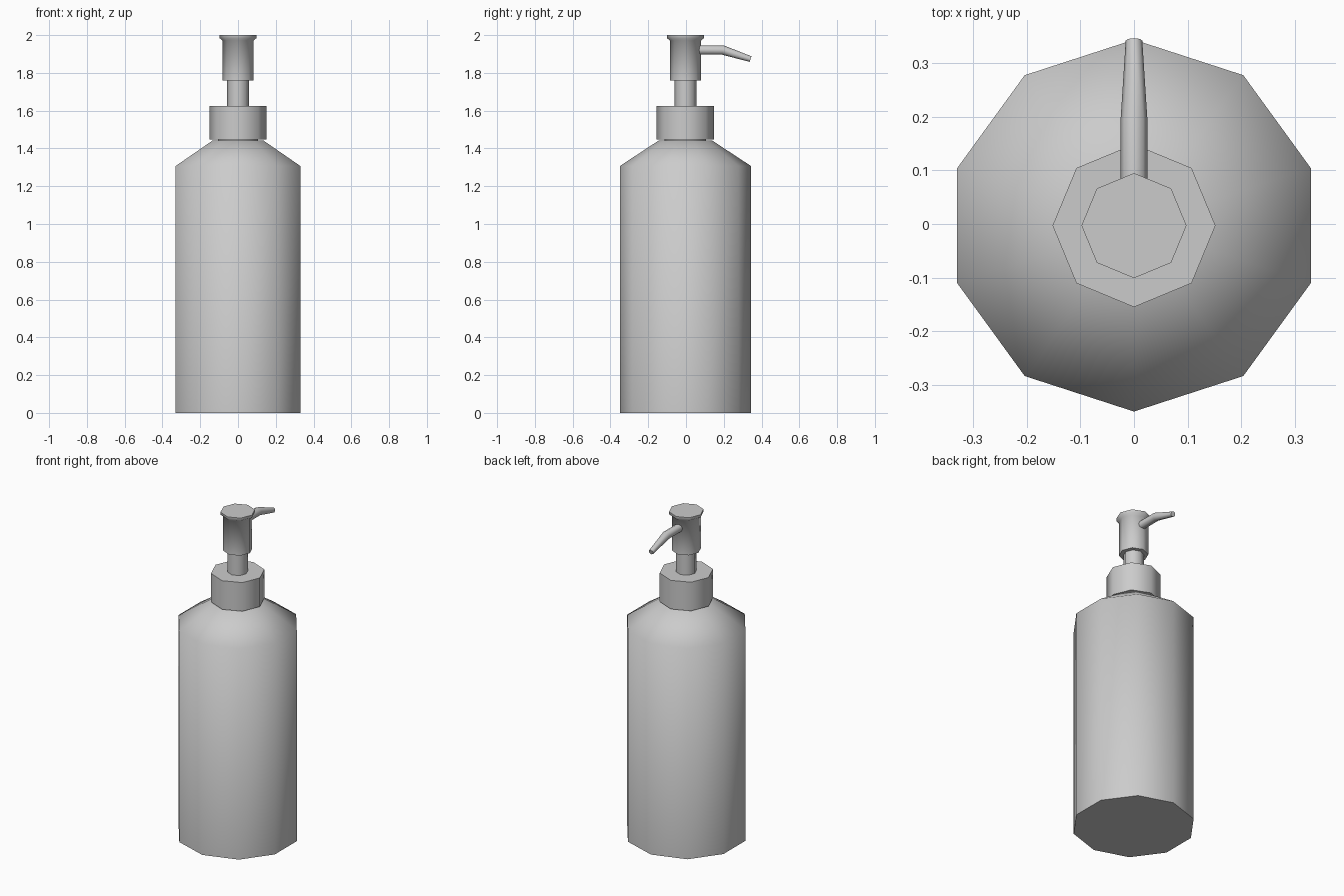
import bpy, bmesh, math
from mathutils import Vector

if "Cube" in bpy.data.objects:
    bpy.data.objects.remove(bpy.data.objects["Cube"])

CY = -0.003  # bottle axis sits slightly forward of the spout tip's balance

grey = bpy.data.materials.new("plain_grey")
grey.diffuse_color = (0.6, 0.6, 0.6, 1)
grey.use_nodes = True
grey.node_tree.nodes["Principled BSDF"].inputs["Base Color"].default_value = grey.diffuse_color


def loft(name, rings, smooth=62):
    """Bridge a list of vertex rings and cap both ends."""
    bm = bmesh.new()
    loops = [[bm.verts.new(p) for p in ring] for ring in rings]
    n = len(loops[0])
    for a, b in zip(loops, loops[1:]):
        for i in range(n):
            j = (i + 1) % n
            bm.faces.new((a[i], a[j], b[j], b[i]))
    bm.faces.new(loops[0][::-1])
    bm.faces.new(loops[-1])
    bmesh.ops.recalc_face_normals(bm, faces=bm.faces)
    mesh = bpy.data.meshes.new(name)
    bm.to_mesh(mesh)
    bm.free()
    mesh.materials.append(grey)
    ob = bpy.data.objects.new(name, mesh)
    bpy.context.collection.objects.link(ob)
    bpy.ops.object.select_all(action='DESELECT')
    ob.select_set(True)
    bpy.context.view_layer.objects.active = ob
    bpy.ops.object.shade_smooth_by_angle(angle=math.radians(smooth))
    return ob


def turned(name, sides, profile):
    """Upright part from (radius, height) pairs, one corner facing the back."""
    angles = [math.pi / 2 + math.tau * i / sides for i in range(sides)]
    return loft(name, [[(r * math.cos(a), CY + r * math.sin(a), z) for a in angles]
                       for r, z in profile])


# Bottle with sloping shoulder
turned("bottle", 10, [(0.347, 0), (0.347, 1.307), (0.14, 1.443)])
# Short neck under the collar
turned("neck", 10, [(0.11, 1.43), (0.11, 1.46)])
# Screw collar
turned("collar", 8, [(0.152, 1.447), (0.152, 1.625)])
# Pump stem
turned("stem", 8, [(0.058, 1.62), (0.058, 1.77)])
# Pump head with flared top rim
turned("pump_head", 8, [(0.083, 1.76), (0.083, 1.972), (0.098, 1.984), (0.098, 2.0)])

# Spout: straight, then bent down and tapered (y, z, radius, tilt in degrees)
rings = []
for y, z, r, tilt in [(0.03, 1.921, 0.025, 0), (0.195, 1.921, 0.025, 9),
                      (0.342, 1.873, 0.0155, 18)]:
    t = math.radians(tilt)
    up = Vector((0, math.sin(t), math.cos(t)))
    side = Vector((1, 0, 0))
    rings.append([Vector((0, y, z)) + r * (side * math.cos(a) + up * math.sin(a))
                  for a in [math.tau * i / 8 for i in range(8)]])
loft("spout", rings)
